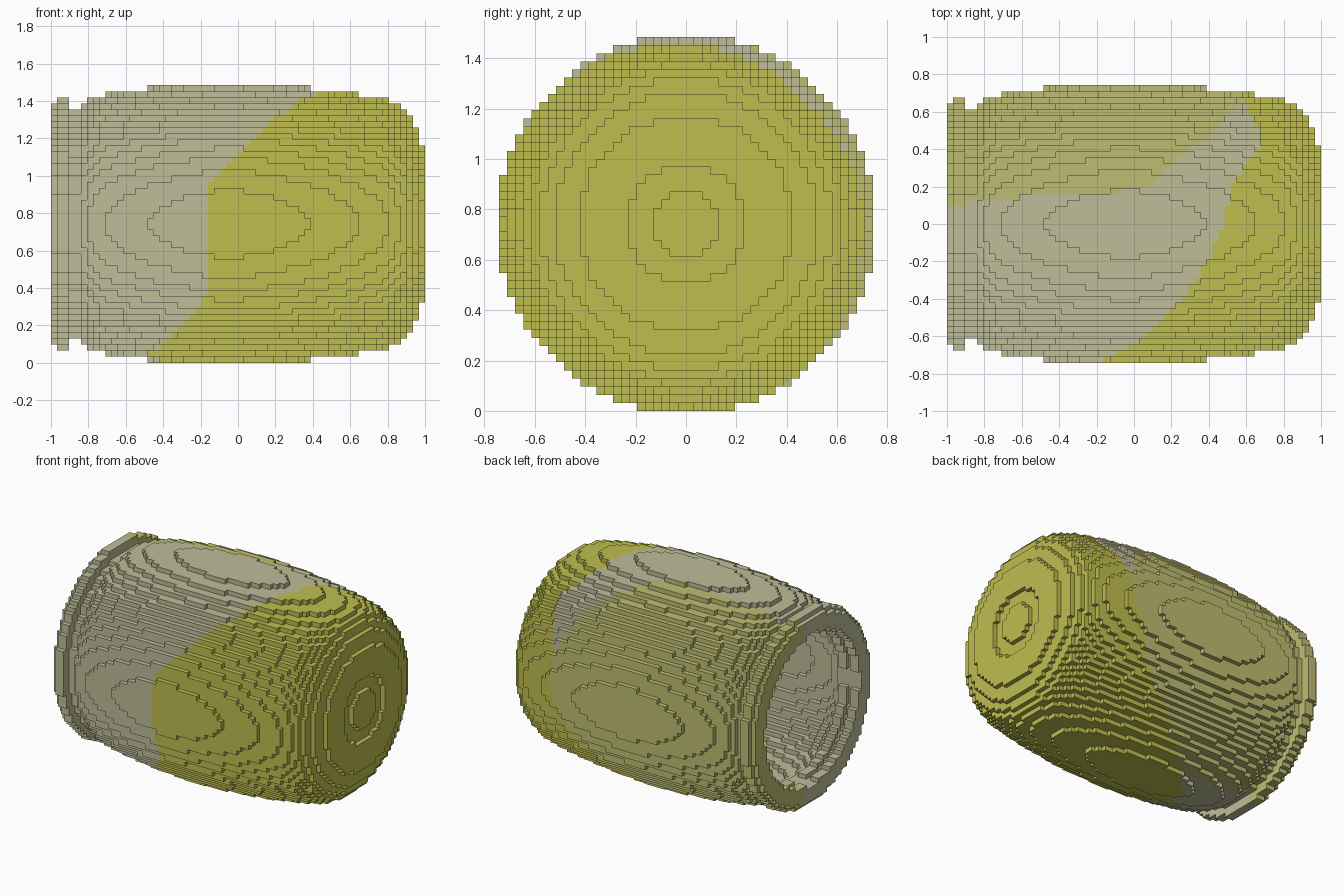
import bpy, bmesh, math
from mathutils import Vector

cube = bpy.data.objects.get("Cube")
if cube:
    bpy.data.objects.remove(cube, do_unlink=True)

LENGTH, HALF = 62, 23            # size in cells: length along x, half the diameter
CELL = 2.0 / LENGTH


def interp(points, t):
    """Piecewise linear curve through (t, value) points."""
    if t <= points[0][0]:
        return points[0][1]
    for (a, va), (b, vb) in zip(points, points[1:]):
        if t <= b:
            return va + (vb - va) * (t - a) / (b - a)
    return points[-1][1]


def make_material(name, rgb):
    lin = [((c / 255 + 0.055) / 1.055) ** 2.4 for c in rgb] + [1.0]
    mat = bpy.data.materials.new(name)
    mat.diffuse_color = lin
    mat.use_nodes = True
    mat.node_tree.nodes["Principled BSDF"].inputs["Base Color"].default_value = lin
    return mat


materials = [make_material("pale_stone", (191, 190, 154)),
             make_material("mustard_yellow", (191, 190, 80)),
             make_material("soft_olive", (191, 190, 115))]

# Outer radius in cells along the barrel; the first slices form the lip and neck
PROFILE = [(-0.84, 19.5), (-0.805, 20.5), (-0.71, 21.5), (-0.485, 22.5), (-0.25, 23.05),
           (-0.05, 23.25), (0.15, 23.05), (0.39, 22.5), (0.645, 21.5), (0.81, 20.5),
           (0.875, 19.5), (0.905, 18.5), (0.935, 17.5), (0.952, 16.2), (0.984, 13.2)]
LIP = [20.2, 21.2, 21.2, 19.2, 19.2]
outer = [LIP[i] if i < len(LIP) else interp(PROFILE, -1 + (i + 0.5) * CELL)
         for i in range(LENGTH)]
# Hollow inside, open at the lip and closed by a thick floor
WALL = 3
inner = [min(outer[i], outer[i + WALL]) - 2.6 if i < LENGTH - WALL else 0
         for i in range(LENGTH)]


def solid(i, j, k):
    if not 0 <= i < LENGTH:
        return False
    r = math.hypot(j + 0.5, k + 0.5)
    if i == LENGTH - 1 and 4.2 < r <= 7.2:      # ring groove in the closed end
        return False
    return inner[i] < r <= outer[i]


# Front edge of the yellow glaze: x by angle around the barrel (0 = front, 90 = top)
GLAZE = [(-180, 0.57), (-150, 0.43), (-140, 0.27), (-115, -0.08), (-90, -0.40),
         (-75, -0.48), (-60, -0.39), (-45, -0.285), (-32, -0.165), (17, -0.165),
         (30, 0.0), (45, 0.15), (60, 0.28), (75, 0.40), (90, 0.48), (106, 0.52),
         (118, 0.60), (125, 0.67), (135, 0.68), (155, 0.60), (180, 0.57)]
# Edge of the olive back patch: y by x
BACK = [(-1, 0.10), (-0.4, 0.17), (0.05, 0.18), (0.57, 0.64)]


def colour(x, y, z):
    if x > interp(GLAZE, math.degrees(math.atan2(z, -y))):
        return 1
    if y > interp(BACK, x):
        return 2
    return 0


# Each direction has the four corners of its cell side, wound outward
def side_corners(axis, sign):
    a, b = (axis + 1) % 3, (axis + 2) % 3
    ring = []
    for u, v in ((0, 0), (1, 0), (1, 1), (0, 1)):
        c = [0, 0, 0]
        c[axis], c[a], c[b] = (1 if sign > 0 else 0), u, v
        ring.append(tuple(c))
    step = [0, 0, 0]
    step[axis] = sign
    return step, ring if sign > 0 else ring[::-1]


SIDES = [side_corners(axis, sign) for axis in range(3) for sign in (1, -1)]

# Build the exposed sides of all filled cells
cells = {(i, j, k) for i in range(LENGTH) for j in range(-HALF, HALF)
         for k in range(-HALF, HALF) if solid(i, j, k)}
bm = bmesh.new()
corners = {}


def corner(p):
    if p not in corners:
        corners[p] = bm.verts.new(Vector((p[0] * CELL - 1, p[1] * CELL, (p[2] + HALF) * CELL)))
    return corners[p]


for i, j, k in sorted(cells):
    index = colour((i + 0.5) * CELL - 1, (j + 0.5) * CELL, (k + 0.5) * CELL)
    for step, ring in SIDES:
        if (i + step[0], j + step[1], k + step[2]) not in cells:
            face = bm.faces.new([corner((i + c[0], j + c[1], k + c[2])) for c in ring])
            face.material_index = index

mesh = bpy.data.meshes.new("barrel_cup")
bm.to_mesh(mesh)
bm.free()
for mat in materials:
    mesh.materials.append(mat)
barrel_cup = bpy.data.objects.new("barrel_cup", mesh)
bpy.context.scene.collection.objects.link(barrel_cup)
